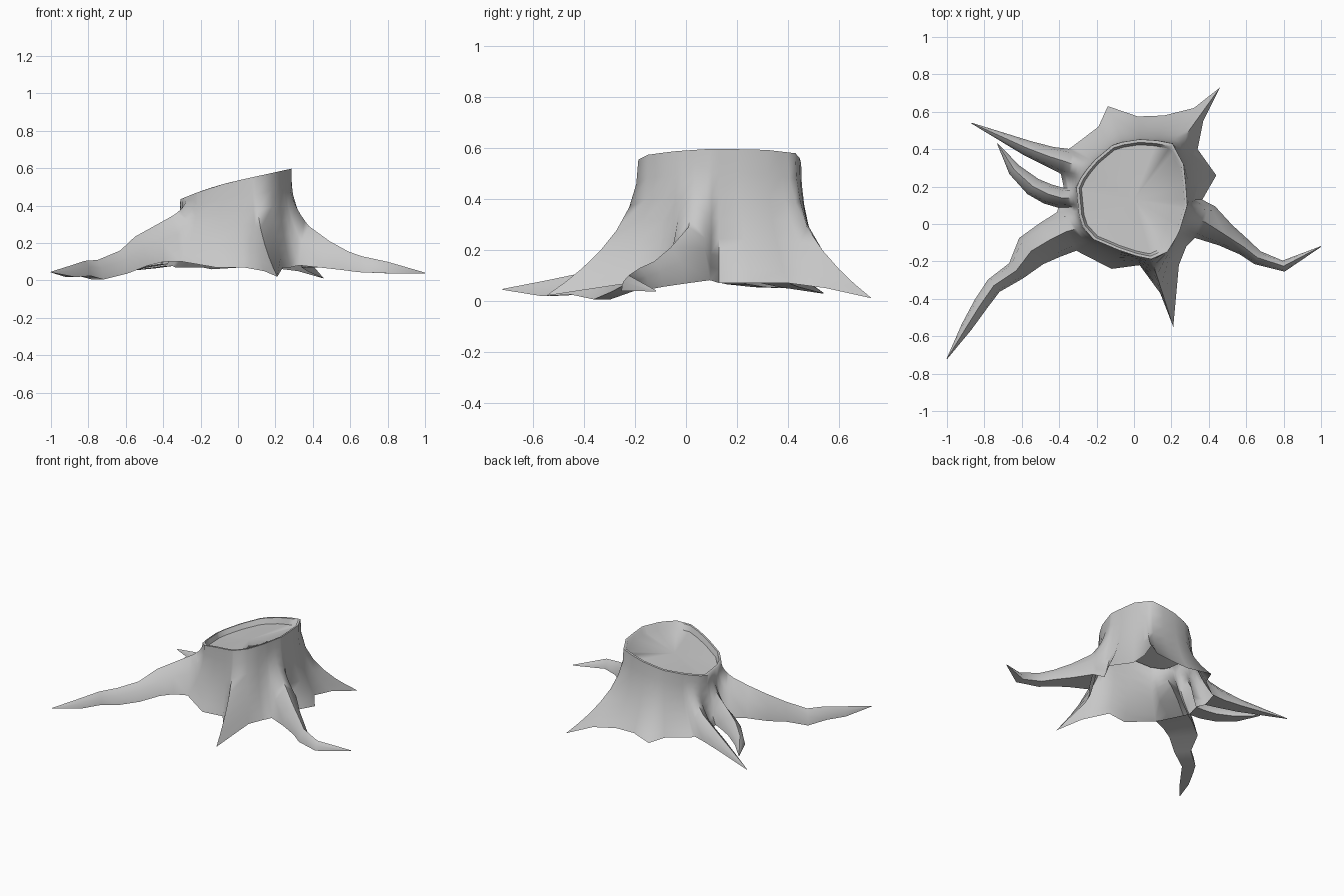
import bpy, bmesh, math
from mathutils import Vector

if "Cube" in bpy.data.objects:
    bpy.data.objects.remove(bpy.data.objects["Cube"])

wood = bpy.data.materials.new("grey wood")
wood.diffuse_color = (0.58, 0.58, 0.58, 1)
wood.use_nodes = True
wood.node_tree.nodes["Principled BSDF"].inputs["Base Color"].default_value = wood.diffuse_color

CENTRE = Vector((0, .13))


def bridge(a, b, closed=True):
    n = len(a)
    for i in range(n if closed else n - 1):
        j = (i + 1) % n
        bm.faces.new((a[i], a[j], b[j], b[i]))


def cut_height(x):
    return 0.535 + 0.22 * x - 0.35 * min(x, 0) ** 2


def angle_of(p, start=-.3):
    a = math.atan2(p[1] - CENTRE.y, p[0] - CENTRE.x)
    return (a - start) % (2 * math.pi) + start


# Outline of the cut top, counter-clockwise
rim_outline = [(.285, .10), (.27, .31), (.20, .44), (.08, .45), (-.01, .455),
               (-.15, .41), (-.25, .295), (-.31, .21), (-.29, 0), (-.20, -.10),
               (-.05, -.15), (.04, -.18), (.15, -.195), (.24, -.05)]


def rim_at(angle):
    """Point where a ray from the centre meets the outline of the cut top."""
    d = Vector((math.cos(angle), math.sin(angle)))
    for i, p in enumerate(rim_outline):
        p, q = Vector(p) - CENTRE, Vector(rim_outline[(i + 1) % len(rim_outline)]) - CENTRE
        e = q - p
        den = d.cross(e)
        if abs(den) > 1e-9:
            r, u = p.cross(e) / den, p.cross(d) / den
            if r > 0 and -1e-6 <= u <= 1 + 1e-6:
                return CENTRE + d * r


# Roots: stations of (x, y, half width, bottom z, top z)
back_left_root = [
    (-.37, .335, .07, .07, .22), (-.45, .36, .055, .06, .18), (-.57, .405, .042, .05, .13),
    (-.87, .54, .002, .028, .032)]
curled_left_root = [
    (-.39, .14, .055, .08, .25), (-.46, .16, .055, .07, .20), (-.54, .20, .05, .06, .16),
    (-.64, .29, .035, .05, .12), (-.73, .43, .002, .048, .052)]
long_front_left_root = [
    (-.36, -.04, .115, .09, .34), (-.45, -.085, .105, .09, .29), (-.55, -.145, .095, .07, .235),
    (-.63, -.25, .055, .03, .16), (-.75, -.33, .045, 0, .11), (-.82, -.43, .04, .02, .105),
    (-.895, -.55, .03, .015, .08), (-1, -.72, .002, .043, .047)]
right_root = [
    (.38, .01, .10, .07, .29), (.49, -.06, .065, .06, .21),
    (.59, -.125, .045, .05, .155), (.66, -.18, .038, .04, .13), (.80, -.225, .03, .035, .10),
    (1, -.12, .002, .037, .042)]


def arches(stations):
    """Five-point arch across each station of a root."""
    pts = [Vector(s[:2]) for s in stations]
    out = []
    for k, (x, y, w, lo, hi) in enumerate(stations):
        d = (pts[min(k + 1, len(pts) - 1)] - pts[max(k - 1, 0)]).normalized()
        out.append([(x - d.y * w * c, y + d.x * w * c, lo + (hi - lo) * s)
                    for c, s in ((-1, .05), (-.75, .62), (0, 1), (.75, .62), (1, .05))])
    return out


# Foot of the trunk, counter-clockwise; each root starts from its own arch
foot, roots = [], []
for part in [(.365, .13, .07), (.44, .26, .07), (.34, .40, .07), (.37, .55, .05),
             (.46, .73, .01), (.32, .62, .05), (.16, .58, .07), (.02, .575, .07),
             (-.14, .63, .06), (-.19, .52, .07), (-.335, .41, .07),
             back_left_root, curled_left_root, long_front_left_root,
             (-.12, -.24, .07), (.03, -.22, .07), (.14, -.37, .05), (.21, -.55, .02),
             (.24, -.22, .07), (.28, -.12, .07), right_root]:
    if isinstance(part, list):
        sections = arches(part)
        roots.append((len(foot), sections))
        foot += sections[0]
    else:
        foot.append(part)

# Rim points follow the foot around, evened out a little
angles = [angle_of(p, -.02) for p in foot]
rim = []
for i, a in enumerate(angles):
    even = 2 * math.pi * i / len(foot)
    rim.append(rim_at(.85 * a + .15 * even))

# Trunk wall, flaring toward the foot
bm = bmesh.new()
rings = []
for h in (0, .1, .2, .33, .48, .65, .82, 1):
    t = (1 - h) ** 2.2
    ring = []
    for (fx, fy, fz), (rx, ry) in zip(foot, rim):
        z = fz + (cut_height(rx) - fz) * h
        ring.append(bm.verts.new((rx + (fx - rx) * t, ry + (fy - ry) * t, z)))
    rings.append(ring)
# Thin bark lip and sunken cut face
for scale, drop in ((.95, 0), (.91, .04)):
    ring = []
    for p in rim:
        x, y = CENTRE + (p - CENTRE) * scale
        ring.append(bm.verts.new((x, y, cut_height(x) - drop)))
    rings.append(ring)
for a, b in zip(rings, rings[1:]):
    bridge(a, b)
hub = bm.verts.new((0, .13, cut_height(0) - .045))
last = rings[-1]
for i in range(len(last)):
    bm.faces.new((last[i], last[(i + 1) % len(last)], hub))

# Roots grow on from the trunk foot
for start, sections in roots:
    inner = rings[0][start:start + 5]
    for section in sections[1:]:
        outer = [bm.verts.new(p) for p in section]
        bridge(outer, inner)
        inner = outer
    bm.faces.new(inner[::-1])

mesh = bpy.data.meshes.new("tree_stump")
bm.to_mesh(mesh)
bm.free()
mesh.materials.append(wood)
stump = bpy.data.objects.new("tree_stump", mesh)
bpy.context.collection.objects.link(stump)
stump.select_set(True)
bpy.context.view_layer.objects.active = stump
bpy.ops.object.shade_smooth_by_angle(angle=math.radians(65))
